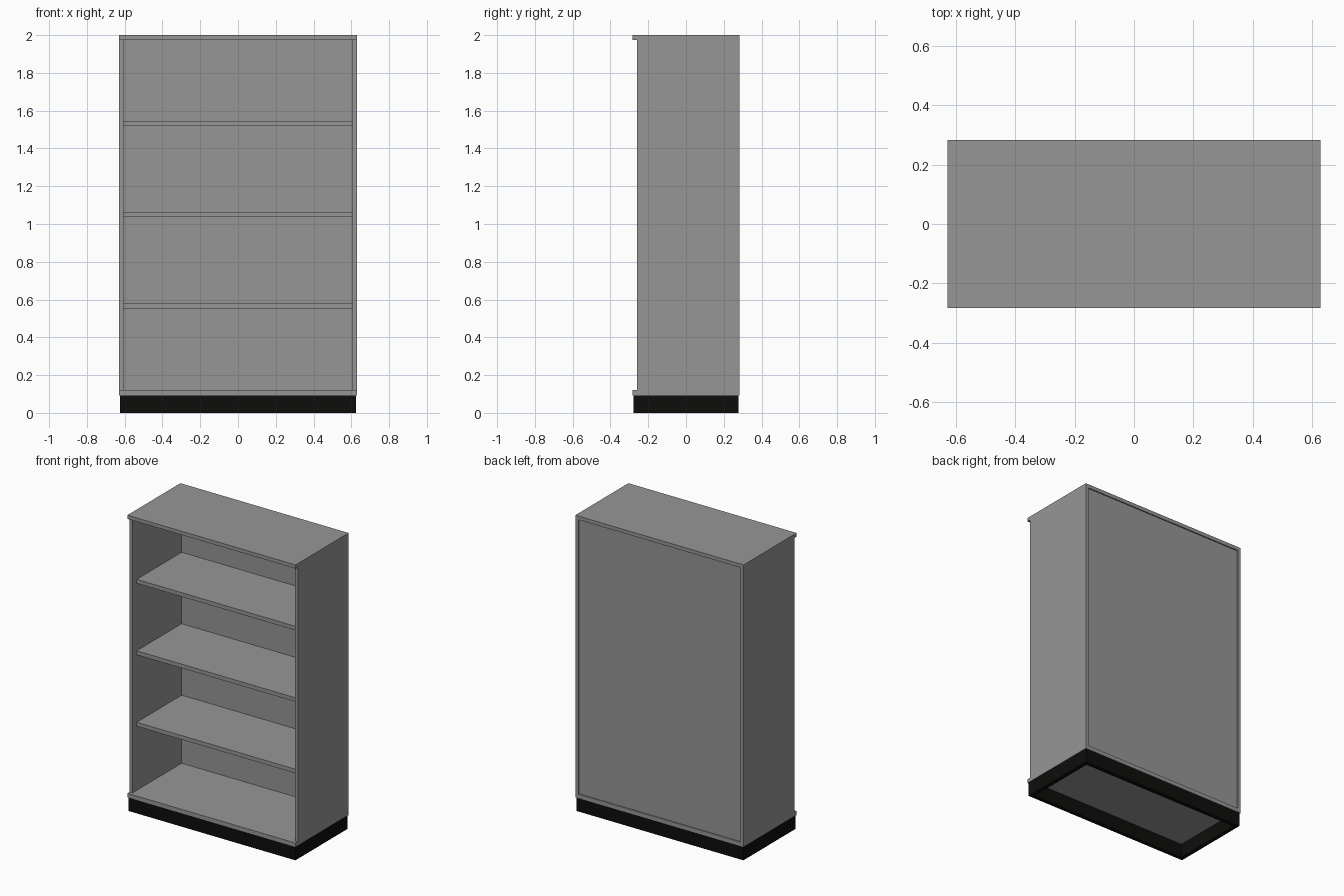
import bpy

default = bpy.data.objects.get("Cube")
if default:
    bpy.data.objects.remove(default, do_unlink=True)


def material(name, color):
    mat = bpy.data.materials.new(name)
    mat.use_nodes = True
    mat.diffuse_color = color
    mat.node_tree.nodes["Principled BSDF"].inputs["Base Color"].default_value = color
    return mat


GREY = material("grey laminate", (0.305, 0.305, 0.305, 1))
BLACK = material("black plinth", (0.004, 0.004, 0.0035, 1))


def board(name, x, y, z, mat):
    """Box spanning the given (min, max) range on each axis."""
    bpy.ops.mesh.primitive_cube_add(size=1, location=[sum(r) / 2 for r in (x, y, z)])
    obj = bpy.context.object
    obj.name = name
    obj.scale = [r[1] - r[0] for r in (x, y, z)]
    bpy.ops.object.transform_apply(location=False, rotation=False, scale=True)
    obj.data.materials.append(mat)
    return obj


W, D = 0.629, 0.283            # half width and half depth
INNER = 0.607                  # inner half width
FLOOR, CEILING = 0.12, 1.975   # inside of the case
BASE = 0.093                   # plinth height

# Case: projecting top and bottom panels, set-back sides, recessed back
board("top_panel", (-W, W), (-D, D), (CEILING, 2), GREY)
board("bottom_panel", (-W, W), (-D, D), (BASE, FLOOR), GREY)
for side, sign in (("left", 1), ("right", -1)):
    board(side + "_side", sorted((sign * INNER, sign * W)), (-0.26, D), (FLOOR, CEILING), GREY)
board("back_panel", (-INNER, INNER), (0.265, 0.275), (FLOOR, CEILING), GREY)

# Three shelves, set back from the front edge
for i in range(3):
    z = 0.553 + i * 0.483
    board(f"shelf_{i + 1}", (-INNER, INNER), (-0.215, 0.265), (z, z + 0.027), GREY)

# Hollow plinth frame, open underneath
PX, PY, T = 0.624, 0.278, 0.027
for name, sign in (("front", -1), ("back", 1)):
    board("plinth_" + name, (-PX, PX), sorted((sign * PY, sign * (PY - T))), (0, BASE), BLACK)
for name, sign in (("left", 1), ("right", -1)):
    board("plinth_" + name, sorted((sign * PX, sign * (PX - T))), (T - PY, PY - T), (0, BASE), BLACK)
